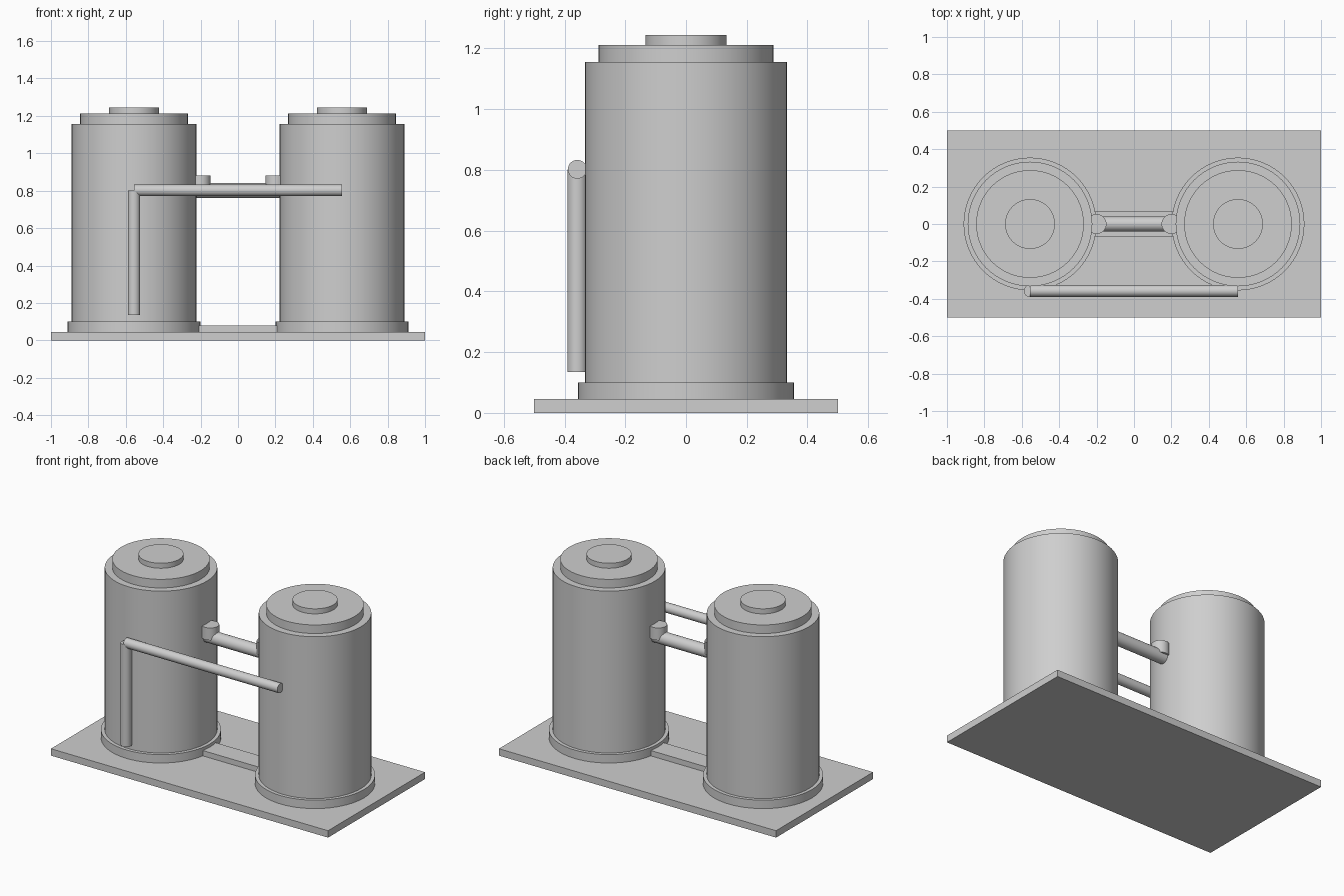
import bpy
import math

if "Cube" in bpy.data.objects:
    bpy.data.objects.remove(bpy.data.objects["Cube"])

grey = bpy.data.materials.new("plain grey")
grey.diffuse_color = (0.62, 0.62, 0.62, 1)
grey.use_nodes = True
grey.node_tree.nodes["Principled BSDF"].inputs["Base Color"].default_value = grey.diffuse_color


def finish(name):
    ob = bpy.context.object
    ob.name = name
    ob.data.materials.append(grey)
    return ob


def box(name, size, centre):
    bpy.ops.mesh.primitive_cube_add(size=1, location=centre)
    ob = finish(name)
    ob.scale = size
    bpy.ops.object.transform_apply(location=False, rotation=False, scale=True)


def upright(name, x, y, r, z0, z1, sides=64):
    bpy.ops.mesh.primitive_cylinder_add(vertices=sides, radius=r, depth=z1 - z0,
                                        location=(x, y, (z0 + z1) / 2))
    finish(name)
    bpy.ops.object.shade_smooth_by_angle(angle=math.radians(30))


def level_pipe(name, x0, x1, y, z, r, sides=32):
    bpy.ops.mesh.primitive_cylinder_add(vertices=sides, radius=r, depth=x1 - x0,
                                        location=((x0 + x1) / 2, y, z),
                                        rotation=(0, math.pi / 2, 0))
    finish(name)
    bpy.ops.object.shade_smooth_by_angle(angle=math.radians(30))


# Base plate and the low channel between the tanks
box("base_plate", (2, 1, 0.045), (0, 0, 0.0225))
box("floor_channel", (0.44, 0.134, 0.035), (0, 0, 0.0625))

# Twin tanks with foot ring, lid and cap, plus the pipe fittings
for side, s in (("left", -1), ("right", 1)):
    x = 0.556 * s
    upright(side + "_foot_ring", x, 0, 0.355, 0.045, 0.10)
    upright(side + "_tank", x, 0, 0.333, 0.10, 1.156)
    upright(side + "_lid", x, 0, 0.288, 1.156, 1.212)
    upright(side + "_cap", x, 0, 0.133, 1.212, 1.245)
    upright(side + "_pipe_fitting", 0.2 * s, 0, 0.053, 0.80, 0.88, 32)

# Pipe joining the tanks
level_pipe("link_pipe", -0.222, 0.222, 0, 0.80, 0.04)

# Front pipe run with its drop
level_pipe("front_pipe", -0.556, 0.556, -0.358, 0.802, 0.031)
upright("drop_pipe", -0.556, -0.358, 0.033, 0.135, 0.802, 32)
